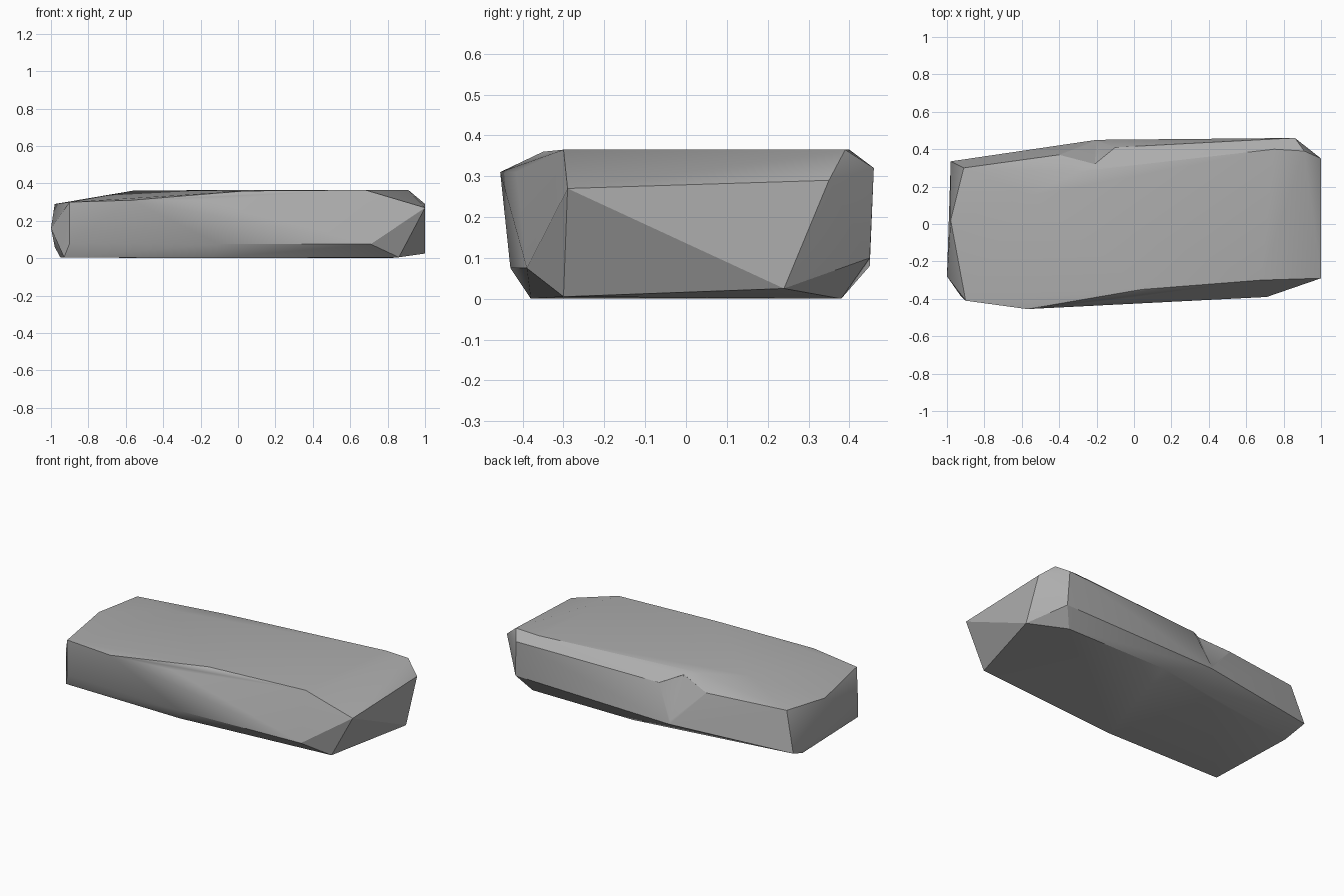
import bpy
import bmesh
from mathutils import Vector

default_cube = bpy.data.objects.get("Cube")
if default_cube:
    bpy.data.objects.remove(default_cube, do_unlink=True)


def make_material(name, color):
    material = bpy.data.materials.new(name)
    material.use_nodes = True
    material.diffuse_color = color
    shader = material.node_tree.nodes["Principled BSDF"]
    shader.inputs["Base Color"].default_value = color
    shader.inputs["Roughness"].default_value = 0.8
    return material


def hull_object(name, points, material):
    """Wrap a closed faceted skin around a set of corner points."""
    bm = bmesh.new()
    for point in points:
        bm.verts.new(point)
    hull = bmesh.ops.convex_hull(bm, input=bm.verts)
    inner = {g for g in hull["geom_interior"] + hull["geom_unused"]
             if isinstance(g, bmesh.types.BMVert)}
    bmesh.ops.delete(bm, geom=list(inner), context="VERTS")
    bmesh.ops.recalc_face_normals(bm, faces=bm.faces)
    mesh = bpy.data.meshes.new(name + "_mesh")
    bm.to_mesh(mesh)
    bm.free()
    mesh.materials.append(material)
    obj = bpy.data.objects.new(name, mesh)
    bpy.context.collection.objects.link(obj)
    return obj


stone_grey = make_material("stone_grey", (0.42, 0.42, 0.42, 1.0))

# Corner points of the slab, grouped by region
underside = [(.86, -.3, .005), (-.14, -.38, 0), (-.93, -.38, .005), (-.95, .2, .005),
             (-.31, .3, 0), (.1, .38, 0), (.8, .38, 0), (1, .24, .025)]
lower_ridge = [(.71, -.39, .075), (-.1, -.43, .075), (-.9, -.41, .08),
               (-.98, .335, .06), (-.2, .45, .08), (.87, .45, .1)]
upper_ridge = [(1, -.29, .27), (-.18, -.415, .31), (-.57, -.455, .31), (-.9, -.41, .3),
               (-1, -.28, .16), (-.98, .02, .29), (-.91, .3, .3), (-.4, .37, .3),
               (-.1, .41, .3), (.86, .46, .32), (1, .35, .29)]
top_plateau = [(.68, -.3, .365), (.04, -.35, .36), (-.55, .15, .363),
               (-.3, .28, .363), (.75, .4, .365), (.91, .39, .365)]
slab = hull_object("rock_slab", underside + lower_ridge + upper_ridge + top_plateau, stone_grey)

# Wedge-shaped chip broken out of the back edge
root = Vector((-.21, .32, .345))
foot = Vector((-.2, .46, .07))
sides = [root + (Vector(p) - root) * 1.7 for p in ((-.4, .37, .3), (-.1, .41, .3))]
crown = Vector((-.21, .42, .6))
chip = hull_object("chip_cutter", [root, foot, crown] + sides, stone_grey)
chip.hide_render = True
chip.hide_set(True)

cut = slab.modifiers.new("chip", "BOOLEAN")
cut.operation = "DIFFERENCE"
cut.solver = "EXACT"
cut.object = chip

bpy.ops.object.select_all(action="DESELECT")
bpy.context.view_layer.objects.active = slab
slab.select_set(True)
bpy.ops.object.modifier_apply(modifier=cut.name)
bpy.data.objects.remove(chip, do_unlink=True)

# Soft broad faces with crisp broken edges
bpy.ops.object.shade_smooth_by_angle(angle=0.5)
